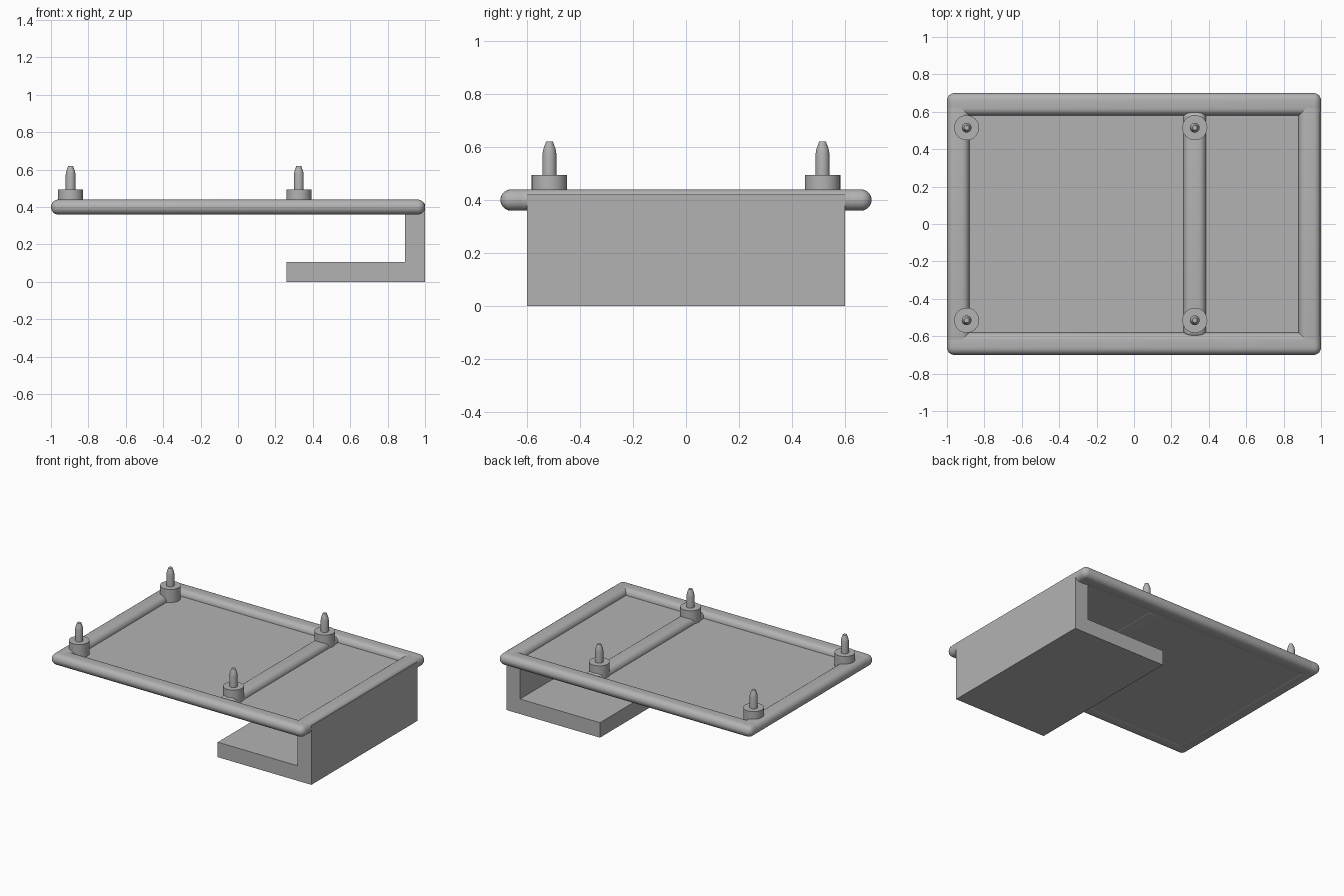
import bpy
import bmesh
import math

cube = bpy.data.objects.get("Cube")
if cube:
    bpy.data.objects.remove(cube, do_unlink=True)

grey = bpy.data.materials.new("plain_grey")
grey.use_nodes = True
colour = (0.45, 0.45, 0.45, 1)
grey.diffuse_color = colour
grey.node_tree.nodes["Principled BSDF"].inputs["Base Color"].default_value = colour


def add_object(name, bm, smooth=False):
    bmesh.ops.recalc_face_normals(bm, faces=bm.faces)
    mesh = bpy.data.meshes.new(name)
    bm.to_mesh(mesh)
    bm.free()
    mesh.materials.append(grey)
    obj = bpy.data.objects.new(name, mesh)
    bpy.context.collection.objects.link(obj)
    if smooth:
        bpy.ops.object.select_all(action='DESELECT')
        obj.select_set(True)
        bpy.context.view_layer.objects.active = obj
        bpy.ops.object.shade_smooth_by_angle(angle=math.radians(35))
    return obj


def box(name, low, high, radius=0):
    """Box between two corners, optionally with rounded edges."""
    bm = bmesh.new()
    bmesh.ops.create_cube(bm, size=1)
    for v in bm.verts:
        v.co = [(a + b) / 2 + c * (b - a) for a, b, c in zip(low, high, v.co)]
    if radius:
        bmesh.ops.bevel(bm, geom=bm.edges[:], offset=radius, segments=6,
                        profile=0.5, affect='EDGES')
        bmesh.ops.remove_doubles(bm, verts=bm.verts, dist=0.0005)
    return add_object(name, bm, radius > 0)


def lathe(name, profile, x, y, steps=32):
    """Closed solid turned around a vertical axis."""
    bm = bmesh.new()
    verts = [bm.verts.new((x + r, y, z)) for r, z in profile]
    edges = [bm.edges.new(pair) for pair in zip(verts, verts[1:])]
    bmesh.ops.spin(bm, geom=verts + edges, cent=(x, y, 0), axis=(0, 0, 1),
                   angle=math.tau, steps=steps)
    bmesh.ops.remove_doubles(bm, verts=bm.verts, dist=0.0001)
    return add_object(name, bm, True)


# Rounded frame rails and cross bars
Z0, Z1, R = 0.36, 0.44, 0.0395
for name, y in (("front_rail", -0.64), ("back_rail", 0.64)):
    box(name, (-1, y - 0.06, Z0), (1, y + 0.06, Z1), R)
for name, x, half in (("right_rail", -0.94, 0.7), ("left_rail", 0.94, 0.7),
                      ("cross_bar", 0.325, 0.61)):
    box(name, (x - 0.06, -half, Z0), (x + 0.06, half, Z1), R)

# Thin panel inside the frame
box("panel", (-0.95, -0.65, 0.363), (0.95, 0.65, 0.4))

# Hanging L-shaped bracket, extruded from its side profile
bm = bmesh.new()
outline = [(0.26, 0), (1, 0), (1, 0.42), (0.892, 0.42), (0.892, 0.107), (0.26, 0.107)]
face = bm.faces.new([bm.verts.new((x, -0.6, z)) for x, z in outline])
side = bmesh.ops.extrude_face_region(bm, geom=[face])["geom"]
bmesh.ops.translate(bm, vec=(0, 1.2, 0),
                    verts=[g for g in side if isinstance(g, bmesh.types.BMVert)])
add_object("bracket", bm)

# Mounting pegs with collars
for x, x_name in ((-0.895, "right"), (0.325, "left")):
    for y, y_name in ((-0.515, "front"), (0.515, "back")):
        where = f"{y_name}_{x_name}"
        lathe("collar_" + where,
              [(0, 0.39), (0.067, 0.39), (0.067, 0.494), (0, 0.494)], x, y)
        lathe("peg_" + where,
              [(0, 0.48), (0.026, 0.48), (0.026, 0.575), (0.023, 0.592),
               (0.013, 0.62), (0, 0.62)], x, y)
